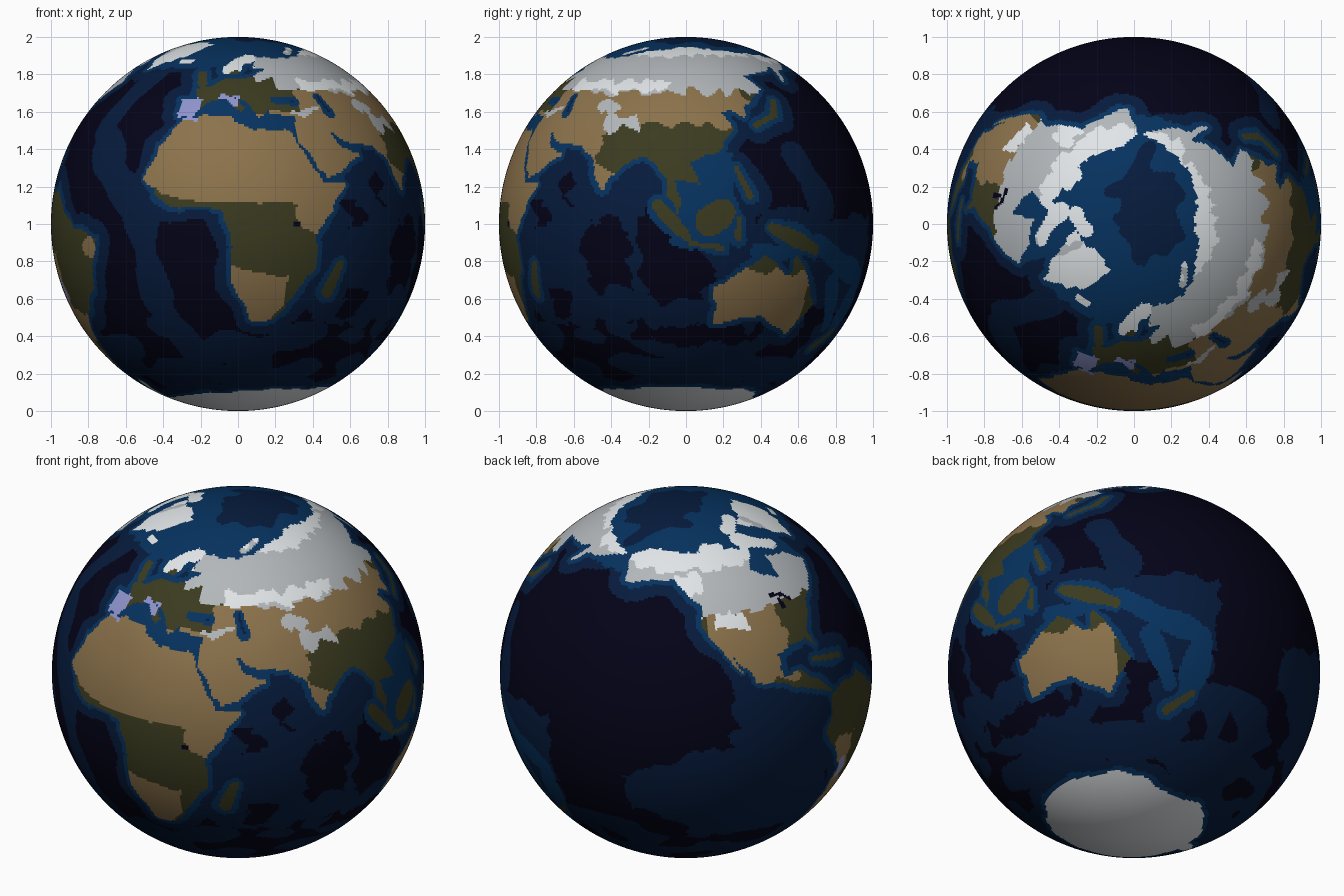
import bpy, math
from mathutils import Vector, noise

if "Cube" in bpy.data.objects:
    bpy.data.objects.remove(bpy.data.objects["Cube"])

COLOURS = {"deep_ocean": "040318", "mid_ocean": "061B3D", "shallow_sea": "06325F", "forest": "3B3B20",
           "dry_land": "8B724B", "cold_land": "B2B7BA", "snow": "E1E5E7", "highland": "8F94CC"}
DEEP, MID, SHALLOW, FOREST, DRY, COLD, SNOW, HIGH = range(8)

# Map grid, one cell per sphere face
W, H, FRONT_LON = 480, 240, 14.7
STEP = 360 / W
zone = [[DEEP] * W for _ in range(H)]
land = [[False] * W for _ in range(H)]


def wobble(x, y, scale):
    return noise.noise(Vector((x, y, scale)) * scale)


def place(lon, lat):
    """Longitude and latitude to grid units; latitudes are slightly squeezed."""
    return (lon - FRONT_LON + 180) / STEP, (lat * (0.97 - 0.0008 * abs(lat)) + 90.8) / STEP


def span(row, x0, x1, colour, mode):
    """Colour a run of cells; mode is new (raise land), flood, land or sea."""
    for c in range(math.ceil(x0 - 0.5), math.ceil(x1 - 0.5)):
        c %= W
        if mode in ("new", "flood"):
            land[row][c] = mode == "new"
            zone[row][c] = colour
        elif land[row][c] == (mode == "land"):
            zone[row][c] = colour


def fill(colour, mode, *outline, rough=0.7):
    """Fill an outline whose edges are roughened by noise (degrees)."""
    p = []
    for a, b in zip(outline, outline[1:] + outline[:1]):
        n = int(math.dist(a, b) / 1.5) + 1
        for i in range(n):
            x, y = Vector(a).lerp(Vector(b), i / n)
            p.append(place(x + 2 * rough * wobble(x, y, 0.23), y + 2 * rough * wobble(y, x, 0.19)))
    for row in range(max(0, int(min(q[1] for q in p))), min(H, int(max(q[1] for q in p)) + 1)):
        y, xs = row + 0.5, []
        for (ax, ay), (bx, by) in zip(p, p[1:] + p[:1]):
            if (ay > y) != (by > y):
                xs.append(ax + (y - ay) * (bx - ax) / (by - ay))
        xs.sort()
        for x0, x1 in zip(xs[::2], xs[1::2]):
            span(row, x0, x1, colour, mode)


def box(colour, mode, west, south, east, north, rough=2):
    fill(colour, mode, (west, south), (east, south), (east, north), (west, north), rough=rough)


def dab(colour, mode, x, y, radius):
    """Round patch, widened towards the poles so it stays round on the globe."""
    r = radius / STEP * (1 + 0.6 * wobble(x, y, 0.06))
    for row in range(max(0, int(y - r)), min(H, int(y + r) + 1)):
        d = r * r - (row + 0.5 - y) ** 2
        if d > 0:
            wide = math.sqrt(d) / max(0.05, math.cos(math.radians((row + 0.5) * STEP - 90)))
            span(row, x - min(W / 2, wide), x + min(W / 2, wide), colour, mode)


def stroke(colour, mode, radius, *path):
    for a, b in zip(path, path[1:]):
        n = int(math.dist(a, b)) + 1
        for i in range(n + 1):
            dab(colour, mode, *place(*Vector(a).lerp(Vector(b), i / n)), radius)


# Africa
fill(FOREST, "new", (-6, 36), (10, 37), (20, 31), (33, 31), (43, 11.5), (51, 12), (40, -3), (40, -15), (35, -22),
     (28, -33), (20, -35), (12, -18), (13, -8), (9, 4), (-8, 4.5), (-17, 14), (-10, 29))
# Europe, then Asia
fill(FOREST, "new", (-9, 37), (-9, 43.5), (-2, 43.5), (-4, 48), (9, 54), (21, 55), (29, 60), (22, 61), (25, 65.5),
     (17, 62), (14, 56), (6, 58), (6, 62), (20, 70), (40, 67), (60, 69), (60, 40), (27, 40), (22.5, 36.5),
     (19, 42), (13, 45.5), (18, 40), (16, 38), (10, 44), (3, 43), (-2, 36.8))
fill(FOREST, "new", (60, 69), (72, 73), (104, 77.5), (140, 73), (190, 66), (178, 62), (163, 58), (157, 51),
     (160, 61), (135, 55), (140, 49), (128, 40), (128, 35), (122, 39.5), (118, 38), (122, 31), (115, 22.5),
     (106, 20), (109, 12), (101, 13), (103, 1.5), (98, 9), (98, 15), (91, 22), (80, 15), (77.5, 8), (72.5, 20),
     (67, 25), (57, 26), (49, 30), (51, 25), (59.5, 22.5), (45, 13), (35, 28), (36, 36.5), (27, 37), (27, 40.5), (60, 41))
# Americas
fill(FOREST, "new", (-168, 66), (-156, 71), (-95, 69), (-82, 68), (-94, 59), (-80, 52), (-78, 62), (-65, 59),
     (-56, 52), (-65, 46), (-74, 40.5), (-81, 31), (-80, 25.5), (-84, 30), (-97, 28), (-96, 19), (-90, 21),
     (-83, 15), (-77, 8.5), (-94, 16), (-106, 20), (-114, 31), (-110, 23), (-124, 40), (-124, 48), (-137, 58.5), (-162, 55))
fill(FOREST, "new", (-77, 8.5), (-62, 10.5), (-50, 0), (-35, -6), (-41, -22), (-57, -37), (-66, -55), (-74, -50),
     (-70.5, -20), (-81, -5))
# Australia and Greenland
fill(FOREST, "new", (113.5, -22), (115, -35), (131, -31.5), (138, -35), (146, -39), (153.5, -28), (142.5, -11),
     (139, -17.5), (131, -11.5))
fill(SNOW, "new", (-44, 60), (-55, 70), (-70, 78), (-32, 83.5), (-12, 81), (-22, 70))

# Antarctica: an uneven cap with one deep bay
for c in range(W):
    deg = (c * STEP - 180 + FRONT_LON) % 360
    lon = math.radians(deg)
    bay = 5 * math.exp(-((deg - 188) / 22) ** 2)
    ragged = 2 * noise.noise(Vector((math.cos(lon), math.sin(lon), 0)) * 4)
    for r in range(int(place(0, -71 + 4 * math.sin(lon) - bay + ragged)[1])):
        span(r, c, c + 1, SNOW, "new")
stroke(SNOW, "new", 2, (-70, -75), (-58, -64))

# Islands
for a, b, radius in (((-2, 51.5), (-4, 57), 1.5), ((131, 33), (140, 37), 1), ((140, 37), (143, 43), 1.2),
                     ((96, 5), (105, -5), 1.6), ((106, -7), (116, -8.5), 0.9), ((112, 0), (116, 3), 3.6),
                     ((121, 1), (121, -5), 1), ((132, -2), (149, -9), 2), ((121, 17), (125, 8), 1),
                     ((45.5, -23), (48.5, -14), 1.7), ((168, -45), (177, -38), 1.3), ((-83, 22), (-70, 19), 0.8)):
    stroke(FOREST, "new", radius, a, b)
for a, b, radius in (((-22, 65), (-16, 65), 1.3), ((-66, 64), (-85, 72), 2.2), ((-85, 78), (-68, 82), 2),
                     ((-115, 71), (-106, 71), 2), ((54, 71), (66, 76), 1)):
    stroke(SNOW, "new", radius, a, b)

# Inland seas
stroke(SHALLOW, "flood", 1.7, (30, 43.5), (38, 42.8))
stroke(SHALLOW, "flood", 2, (50, 45), (52, 38))

# Climate zones on land, as west, south, east, north
fill(DRY, "land", (-18, 12.5), (-8, 8.5), (10, 6), (33, 6), (33, 0), (40, -5), (52, -5), (60, 38), (-18, 38))
for zone_box in ((46, 7, 81, 18), (39, 18, 75, 49), (75, 33, 130, 48), (27, 36, 46, 39),
                 (112, -40, 150, -16), (-122, 18, -91, 48), (-77, -57, -64, -8), (-66, -42, -52, -30), (-42, -11, -37, -6)):
    box(DRY, "land", *zone_box)
fill(DRY, "land", (11, -14), (22, -17), (31, -18), (30, -28), (24, -37), (14, -36))
for zone_box in ((23, 54, 60, 73), (33, 49.5, 62, 60), (58, 47, 195, 79), (73, 32, 88, 37), (69, 37, 76, 43),
                 (35, 37, 46, 40), (-170, 45, -52, 80)):
    box(COLD, "land", *zone_box)
for zone_box in ((4, 57, 25, 73), (65, 69, 195, 79), (160, 64, 195, 70), (43, 48, 97, 53), (-170, 62, -58, 80),
                 (-138, 53, -122, 60), (-118, 39, -107, 45)):
    box(SNOW, "land", *zone_box)
for zone_box in ((-10, 35, 0, 44), (7, 41, 15, 46), (-70, -27, -66, -18)):
    box(HIGH, "land", *zone_box, rough=1)

# Sea floor: coastal slopes, basins, ridges and the southern ocean
coast = [(c + 0.5, r + 0.5) for r in range(1, H - 1) for c in range(W) if land[r][c]
         and not (land[r - 1][c] and land[r + 1][c] and land[r][c - 1] and land[r][(c + 1) % W])]
for x, y in coast:
    dab(MID, "sea", x, y, 5.5)
for r in range(int(H * 0.34)):
    for c in range(W):
        if wobble(c * 0.5, r, 0.07) > -0.13 + max(0, r - 70) * 0.05:
            span(r, c, c + 1, MID, "sea")
fill(MID, "sea", (-118, 38), (-114, 15), (-115, 0), (-130, -4), (-152, -13), (-148, -26), (-115, -40), (-74, -42), (-80, 5), rough=2)
box(MID, "sea", 42, -35, 113, 24)
box(MID, "sea", 140, -30, 182, 2)
stroke(MID, "sea", 5, (-32, 58), (-41, 32), (-28, 14), (-17, 4), (-13, -28), (0, -54))
stroke(MID, "sea", 4, (78, -36), (100, -48), (175, -60), (245, -50))
stroke(MID, "sea", 5, (143, 22), (152, 5))
for basin in ((72, -23, 87, 0), (90, -26, 111, 4), (50, -2, 57, 7), (85, -42, 135, -36), (53, -32, 62, -22), (62, 8, 67, 15)):
    box(DEEP, "sea", *basin, rough=3)
for x, y in coast:
    dab(SHALLOW, "sea", x, y, 1.9)
stroke(SHALLOW, "sea", 4, (150, -7), (163, -14), (178, -18), (175, -40))
stroke(SHALLOW, "sea", 3, (160, -20), (168, -36))
box(DEEP, "sea", 153, -46, 160, -28)
for zone_box in ((-5, 31, 36, 45), (100, -8, 120, 22), (125, -12, 142, -7), (-42, 60, 15, 68), (-95, 52, -55, 72),
                 (170, 58, 198, 67), (-180, 67, 180, 120)):
    box(SHALLOW, "sea", *zone_box, rough=1)

# Lakes
stroke(DEEP, "flood", 1, (33, -1), (33.5, -1))
stroke(DEEP, "flood", 0.8, (-90, 47.5), (-85, 46.5), (-82, 44))
stroke(DEEP, "flood", 0.8, (-87, 42), (-87, 45))

# Arctic basin, a ragged oval near the pole
for r in range(int(H * 0.8), H):
    for c in range(W):
        a, b = math.radians(c * STEP - 180), math.radians(r * STEP - 90)
        x, y = math.cos(b) * math.sin(a), -math.cos(b) * math.cos(a)
        if math.hypot((x - 0.08) / 0.19, (y - 0.08) / 0.28) < 1 + 0.5 * wobble(x, y, 8):
            span(r, c, c + 1, MID, "sea")

# Globe
bpy.ops.mesh.primitive_uv_sphere_add(segments=W, ring_count=H, radius=1, location=(0, 0, 1))
globe = bpy.context.object
globe.name = "globe"
for name, code in COLOURS.items():
    mat = bpy.data.materials.new(name)
    mat.diffuse_color = [v / 255 / 12.92 if v < 11 else ((v / 255 + 0.055) / 1.055) ** 2.4
                         for v in bytes.fromhex(code)] + [1]
    mat.use_nodes = True
    mat.node_tree.nodes["Principled BSDF"].inputs["Base Color"].default_value = mat.diffuse_color
    globe.data.materials.append(mat)
for face in globe.data.polygons:
    p = face.center.normalized()
    row = int((math.degrees(math.asin(p.z)) + 90) / STEP)
    col = int((math.degrees(math.atan2(p.x, -p.y)) + 180) / STEP)
    face.material_index = zone[min(row, H - 1)][col % W]
bpy.ops.object.shade_smooth()
